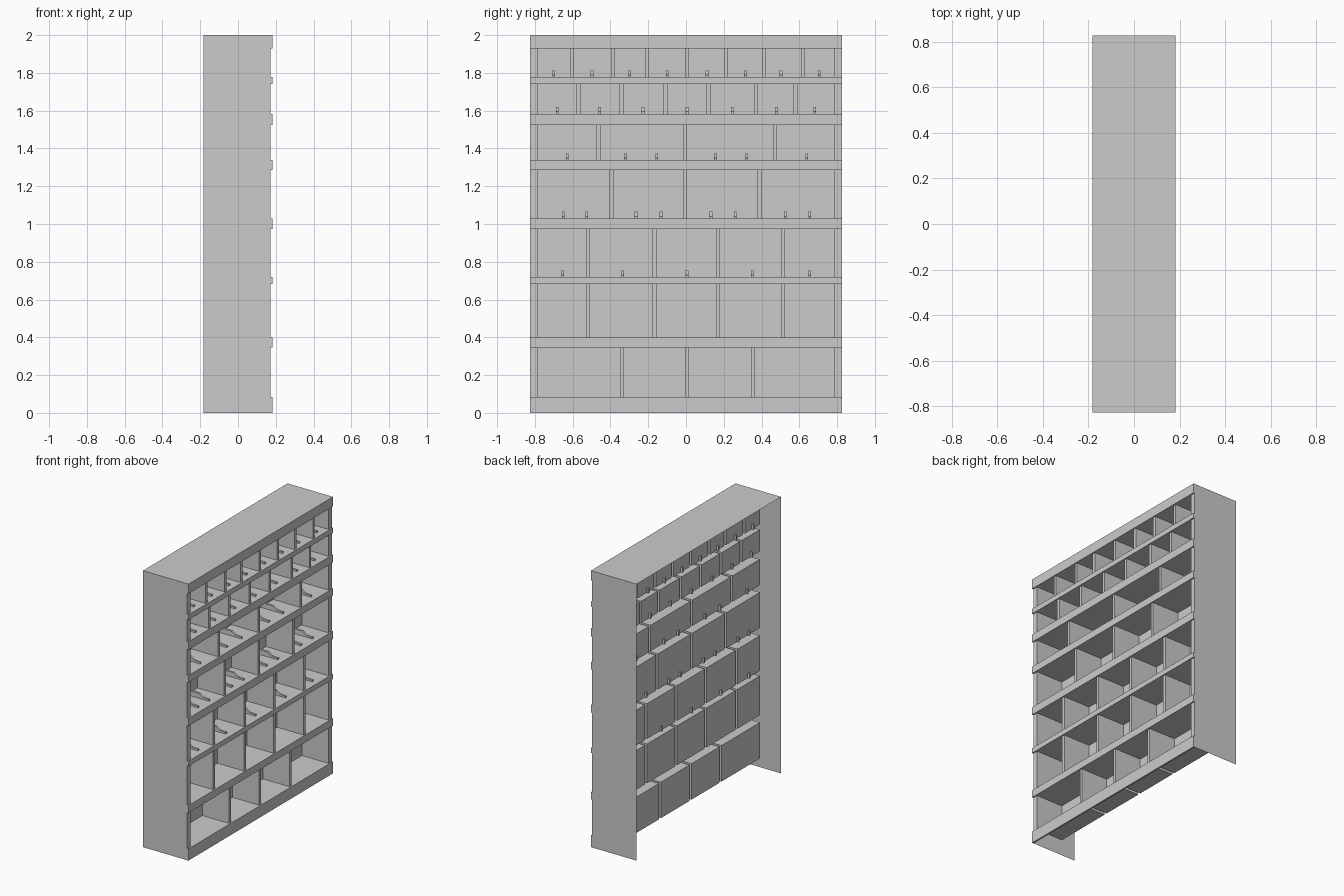
import bpy

if "Cube" in bpy.data.objects:
    bpy.data.objects.remove(bpy.data.objects["Cube"])

W, BACK, FRONT, LIP, CUBBY_BACK = 0.826, -0.182, 0.172, 0.182, -0.04
INNER, HALF_DIV = 0.787, 0.011


def mesh_object(name, verts, faces):
    me = bpy.data.meshes.new(name)
    me.from_pydata(verts, [], faces)
    ob = bpy.data.objects.new(name, me)
    bpy.context.collection.objects.link(ob)
    return ob


def box(name, x0, x1, y0, y1, z0, z1, skip=()):
    """Box from its limits; skip leaves out faces by name."""
    v = [(x, y, z) for x in (x0, x1) for y in (y0, y1) for z in (z0, z1)]
    f = {"back": (0, 1, 3, 2), "front": (4, 6, 7, 5), "left": (0, 4, 5, 1),
         "right": (2, 3, 7, 6), "bottom": (0, 2, 6, 4), "top": (1, 5, 7, 3)}
    return mesh_object(name, v, [q for k, q in f.items() if k not in skip])


def front_strip(name, y0, y1, z0, z1):
    return mesh_object(name, [(FRONT, y0, z0), (FRONT, y1, z0), (FRONT, y1, z1), (FRONT, y0, z1)],
                       [(0, 1, 2, 3)])


def support_bar(y, z):
    """Bar on the cubby floor, low at the front and stepping up to the back."""
    prof = [(-0.055, 0), (0.14, 0), (0.14, 0.012), (0.09, 0.014), (0.06, 0.036), (-0.055, 0.036)]
    n = len(prof)
    v = [(px, y + s, z + pz) for s in (-0.007, 0.007) for px, pz in prof]
    f = [tuple(range(n)), tuple(range(2 * n - 1, n - 1, -1))]
    f += [(i, i + n, (i + 1) % n + n, (i + 1) % n) for i in range(n)]
    mesh_object("support_bar", v, f)


# Thin outer case: top and two sides, open at back and bottom
box("outer_case", BACK, FRONT, -W, W, 0, 2, skip=("back", "front", "bottom"))

# Protruding front rails, plinth first
rails = [(0, 0.085), (0.345, 0.398), (0.682, 0.719), (0.973, 1.029),
         (1.286, 1.338), (1.525, 1.583), (1.74, 1.777), (1.93, 2.0)]
for z0, z1 in rails:
    box("front_rail", FRONT - 0.002, LIP, -W, W, z0, z1)

# Stiles at both ends
for s in (-1, 1):
    front_strip("end_stile", *sorted((s * INNER, s * W)), 0, 2)

# Rows from the bottom up: divider centres, then support bar centres
rows = [
    ([-0.339, 0.005, 0.355], []),
    ([-0.519, -0.167, 0.17, 0.514], []),
    ([-0.519, -0.167, 0.17, 0.514], [-0.652, -0.334, 0.005, 0.35, 0.655]),
    ([-0.395, -0.005, 0.39], [-0.65, -0.525, -0.265, -0.132, 0.132, 0.26, 0.525, 0.655]),
    ([-0.464, -0.005, 0.472], [-0.628, -0.32, -0.154, 0.156, 0.32, 0.639]),
    ([-0.57, -0.342, -0.109, 0.119, 0.371, 0.58],
     [-0.681, -0.456, -0.228, 0.005, 0.244, 0.477, 0.681]),
    ([-0.604, -0.387, -0.207, 0.005, 0.212, 0.413, 0.62],
     [-0.70, -0.498, -0.297, -0.10, 0.111, 0.313, 0.503, 0.705]),
]
for i, (dividers, bars) in enumerate(rows):
    z0, z1 = rails[i][1], rails[i + 1][0]
    # Open-fronted cubby shells with gaps between them
    starts = [-INNER] + [d + HALF_DIV for d in dividers]
    ends = [d - HALF_DIV for d in dividers] + [INNER]
    for a, b in zip(starts, ends):
        box("cubby", CUBBY_BACK, FRONT, a, b, z0, z1, skip=("front",))
    # Divider fronts close the gaps
    for d in dividers:
        front_strip("divider_front", d - HALF_DIV, d + HALF_DIV, z0, z1)
    for y in bars:
        support_bar(y, z0)
